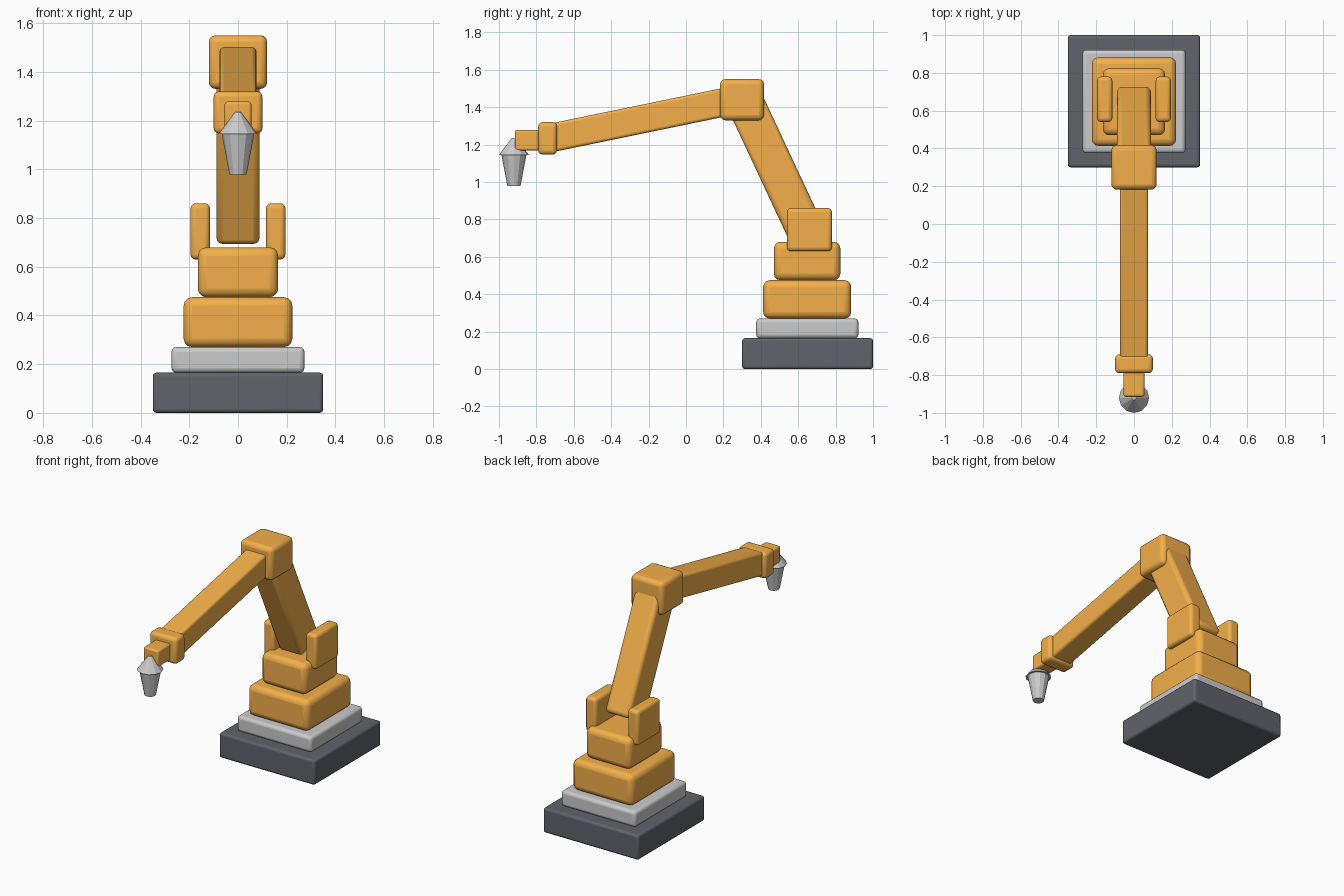
import bpy, math
from mathutils import Vector

if "Cube" in bpy.data.objects:
    bpy.data.objects.remove(bpy.data.objects["Cube"])


def material(name, rgb):
    m = bpy.data.materials.new(name)
    m.diffuse_color = (*rgb, 1)
    m.use_nodes = True
    m.node_tree.nodes["Principled BSDF"].inputs["Base Color"].default_value = m.diffuse_color
    return m


ORANGE = material("orange_paint", (0.90, 0.43, 0.07))
DARK = material("dark_base", (0.12, 0.125, 0.145))


def finish(obj, name, mat, bevel):
    obj.name = name
    if mat:
        obj.data.materials.append(mat)
    if bevel:
        b = obj.modifiers.new("round_edges", 'BEVEL')
        b.width = bevel
        b.segments = 3
        bpy.ops.object.shade_smooth_by_angle(angle=math.radians(35))
    return obj


def block(name, x, y, z, mat=ORANGE, bevel=0.02):
    """Rounded box from (min, max) ranges."""
    r = (x, y, z)
    bpy.ops.mesh.primitive_cube_add(size=1, location=[(a + b) / 2 for a, b in r])
    obj = bpy.context.object
    obj.scale = [b - a for a, b in r]
    bpy.ops.object.transform_apply(location=False, rotation=False, scale=True)
    return finish(obj, name, mat, bevel)


def beam(name, start, end, width, depth, bevel=0.02):
    """Rounded bar between two (y, z) points in the x = 0 plane."""
    a, b = Vector((0, *start)), Vector((0, *end))
    d = b - a
    bpy.ops.mesh.primitive_cube_add(size=1, location=(a + b) / 2)
    obj = bpy.context.object
    obj.scale = (width, depth, d.length)
    bpy.ops.object.transform_apply(location=False, rotation=False, scale=True)
    obj.rotation_euler = (math.atan2(-d.y, d.z), 0, 0)
    return finish(obj, name, ORANGE, bevel)


def cone(name, z0, z1, r0, r1):
    bpy.ops.mesh.primitive_cone_add(vertices=12, radius1=r0, radius2=r1, depth=z1 - z0,
                                    location=(0, -0.92, (z0 + z1) / 2))
    return finish(bpy.context.object, name, None, 0)


# Stepped base
block("base", (-0.35, 0.35), (0.30, 1.0), (0, 0.165), DARK, 0.015)
block("base_plate", (-0.273, 0.273), (0.375, 0.922), (0.165, 0.27), None, 0.02)
block("turntable", (-0.223, 0.223), (0.413, 0.883), (0.27, 0.475), bevel=0.035)
block("shoulder", (-0.165, 0.165), (0.47, 0.825), (0.475, 0.68), bevel=0.035)

# Shoulder cheeks on both sides
for side, s in (("left", -1), ("right", 1)):
    block("shoulder_cheek_" + side, sorted((s * 0.115, s * 0.195)),
          (0.54, 0.78), (0.63, 0.86))

# Arm
beam("lower_arm", (0.643, 0.728), (0.315, 1.43), 0.178, 0.20, 0.025)
block("elbow", (-0.12, 0.12), (0.182, 0.417), (1.33, 1.55), bevel=0.028)
beam("forearm", (0.28, 1.442), (-0.74, 1.232), 0.15, 0.152, 0.015)

# Wrist and tool
block("wrist", (-0.10, 0.10), (-0.79, -0.69), (1.147, 1.32), bevel=0.022)
block("wrist_flange", (-0.055, 0.055), (-0.915, -0.77), (1.168, 1.278), bevel=0.012)
cone("tool_collar", 1.145, 1.235, 0.08, 0.012)
cone("tool_tip", 0.978, 1.146, 0.035, 0.067)
